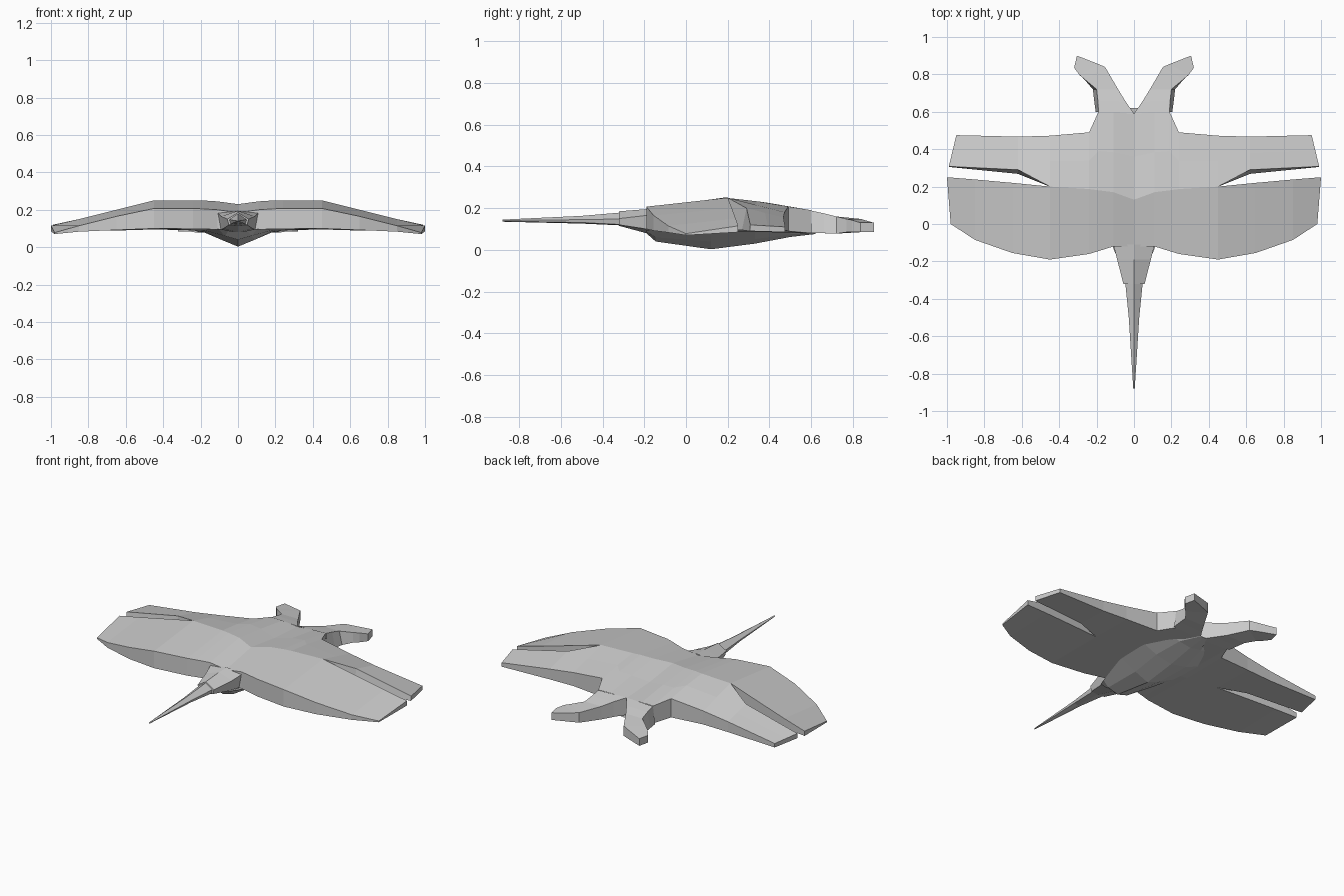
import bpy, bmesh

if "Cube" in bpy.data.objects:
    bpy.data.objects.remove(bpy.data.objects["Cube"])

grey = bpy.data.materials.new("plain_grey")
grey.diffuse_color = (0.6, 0.6, 0.6, 1)
grey.use_nodes = True
grey.node_tree.nodes["Principled BSDF"].inputs["Base Color"].default_value = grey.diffuse_color


def loft(bm, rings, closed=True, skip=lambda i, j: False, caps=(False, False)):
    """Join equal-length rings of points with quads, leaving out skipped ones."""
    vs = [[bm.verts.new(p) for p in r] for r in rings]
    n = len(vs[0])
    for i in range(len(vs) - 1):
        for j in range(n if closed else n - 1):
            if not skip(i, j):
                k = (j + 1) % n
                bm.faces.new((vs[i][j], vs[i][k], vs[i + 1][k], vs[i + 1][j]))
    for want, ring in zip(caps, (vs[0], vs[-1])):
        if want:
            bm.faces.new(ring)


def finish(name, bm, outward=None):
    """Turn a right-hand half into a mirrored flat-shaded object."""
    bmesh.ops.remove_doubles(bm, verts=bm.verts, dist=0.0005)
    bmesh.ops.dissolve_degenerate(bm, edges=bm.edges, dist=0.0004)
    bmesh.ops.recalc_face_normals(bm, faces=bm.faces)
    if outward:
        bm.normal_update()
        low = max(bm.faces, key=lambda f: abs(f.normal.z) * f.calc_area())
        if low.normal.z * outward < 0:
            bmesh.ops.reverse_faces(bm, faces=bm.faces)
    me = bpy.data.meshes.new(name)
    bm.to_mesh(me)
    bm.free()
    me.materials.append(grey)
    ob = bpy.data.objects.new(name, me)
    bpy.context.collection.objects.link(ob)
    m = ob.modifiers.new("mirror", 'MIRROR')
    m.use_clip = True
    m.merge_threshold = 0.0005


# Hull: swept front wing, then the body and rear wing behind the crease
hull = bmesh.new()
front = [  # x lead, y lead, z lead, x back, y back, z back, low lead, low back
    (0, -.12, .185, 0, .13, .23, .09, .09),
    (.11, -.12, .20, .11, .17, .245, .095, .09),
    (.19, -.145, .205, .19, .18, .25, .097, .09),
    (.24, -.16, .207, .24, .187, .25, .098, .09),
    (.45, -.19, .207, .45, .20, .25, .10, .10),
    (.65, -.155, .165, .65, .22, .20, .092, .095),
    (.85, -.085, .115, .85, .238, .15, .083, .09),
    (.98, 0, .078, 1.0, .25, .115, .07, .085)]
loft(hull, [[(a, b, c), (d, e, f), (d, e, h), (a, b, g)]
            for a, b, c, d, e, f, g, h in front],
     skip=lambda i, j: j == 1 and i < 4, caps=(False, True))
rear = [  # x front, y front, z front, x back, y back, z back, lows, foot, dip
    (0, .13, .23, 0, .59, .185, .09, .08, 0, -.008),
    (.11, .17, .245, .11, .597, .19, .09, .08, 0, .003),
    (.19, .18, .25, .19, .60, .19, .09, .08, 0, .006),
    (.24, .187, .25, .24, .49, .208, .09, .09, 0, .004),
    (.45, .20, .25, .45, .472, .18, .10, .095, 0, 0),
    (.62, .29, .20, .62, .467, .155, .095, .09, .022, 0),
    (.99, .308, .12, .95, .475, .11, .09, .085, .003, 0)]
loft(hull, [[(a, b, c), ((a + d) / 2, (b + e) / 2, (c + f) / 2 + dip),
             (d, e, f), (d, e, h), (a, b - foot, g)]
            for a, b, c, d, e, f, g, h, foot, dip in rear],
     skip=lambda i, j: (j == 4 and i < 4) or (j == 2 and i < 2),
     caps=(False, True))
finish("winged_hull", hull)

# Curved prongs at the rear
prong = bmesh.new()
loft(prong, [[(a, b, hi), (c, d, hi), (c + flare, d, lo), (a, b, lo)]
             for a, b, c, d, hi, lo, flare in (
    (0, .59, .19, .60, .188, .08, .015),
    (.045, .655, .193, .66, .175, .08, .02),
    (.085, .72, .20, .72, .16, .078, .02),
    (.155, .84, .26, .77, .148, .085, .003),
    (.19, .855, .29, .795, .143, .085, 0),
    (.305, .90, .32, .835, .13, .085, 0))], caps=(False, True))
finish("rear_prong", prong)

# Faceted belly
belly = bmesh.new()
loft(belly, [[(0, y, k), (mx, y, mz), (ex, y, .096)] for y, k, mx, mz, ex in (
    (-.19, .08, .05, .088, .085),
    (-.145, .04, .07, .06, .105),
    (.12, .003, .09, .04, .20),
    (.33, .03, .11, .052, .22),
    (.50, .062, .08, .075, .15),
    (.62, .076, .02, .078, .03))], closed=False)
finish("belly", belly, outward=-1)

# Tapered tail spike with a small step
tail = bmesh.new()
loft(tail, [[(0, y, top), (w, y, up), (w * .85, y, low), (0, y, bot)]
            for y, w, top, up, low, bot in (
    (-.11, .11, .195, .185, .095, .07),
    (-.19, .09, .195, .165, .10, .08),
    (-.32, .057, .185, .15, .12, .115),
    (-.322, .046, .178, .148, .122, .118),
    (-.50, .028, .163, .145, .131, .126),
    (-.88, .004, .145, .141, .138, .135))],
     closed=False, caps=(False, True))
finish("tail_spike", tail)
